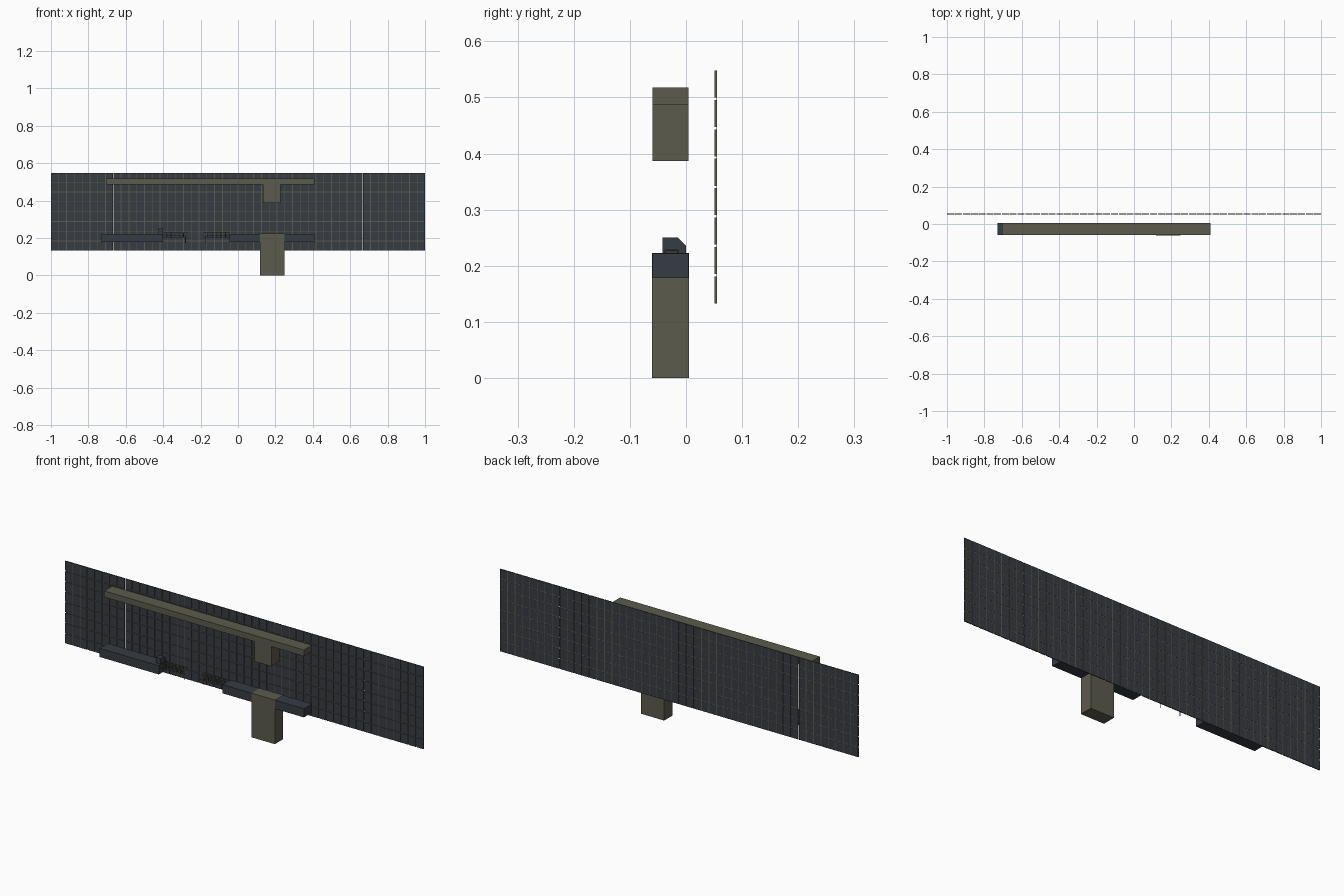
import bpy, bmesh, math
from mathutils import Vector, Matrix

cube = bpy.data.objects.get("Cube")
if cube:
    bpy.data.objects.remove(cube, do_unlink=True)


def material(name, rgb):
    m = bpy.data.materials.new(name)
    m.use_nodes = True
    m.diffuse_color = (*rgb, 1)
    m.node_tree.nodes["Principled BSDF"].inputs["Base Color"].default_value = (*rgb, 1)
    return m


olive = material("olive concrete", (0.108, 0.104, 0.074))
slate = material("slate blue", (0.037, 0.045, 0.057))


def add_box(bm, lo, hi):
    lo, hi = Vector(lo), Vector(hi)
    scale = Matrix.Diagonal((*(hi - lo), 1))
    return bmesh.ops.create_cube(bm, size=1, matrix=Matrix.Translation((lo + hi) / 2) @ scale)


def finish(name, bm, mats):
    mesh = bpy.data.meshes.new(name)
    bm.to_mesh(mesh)
    bm.free()
    for m in mats:
        mesh.materials.append(m)
    ob = bpy.data.objects.new(name, mesh)
    bpy.context.collection.objects.link(ob)
    return ob


def box(name, mat, x, y, z):
    bm = bmesh.new()
    add_box(bm, (x[0], y[0], z[0]), (x[1], y[1], z[1]))
    return finish(name, bm, [mat])


def rods(name, mat, paths, radius):
    curve = bpy.data.curves.new(name, "CURVE")
    curve.dimensions = "3D"
    curve.bevel_depth = radius
    curve.bevel_resolution = 0
    curve.use_fill_caps = True
    for points, closed in paths:
        s = curve.splines.new("POLY")
        s.points.add(len(points) - 1)
        for p, co in zip(s.points, points):
            p.co = (*co, 1)
        s.use_cyclic_u = closed
    curve.materials.append(mat)
    ob = bpy.data.objects.new(name, curve)
    bpy.context.collection.objects.link(ob)
    return ob


# Tiled back wall: slate faces with olive rims
COLS, ROWS = 48, 8
WALL_Z = (0.131, 0.55)
FRONT, BACK = 0.0505, 0.055
GAP = 0.002
pitch_x = 2 / COLS
pitch_z = (WALL_Z[1] - WALL_Z[0]) / ROWS
bm = bmesh.new()
for c in range(COLS):
    for r in range(ROWS):
        x0, z0 = -1 + c * pitch_x, WALL_Z[0] + r * pitch_z
        left = 0 if c == 0 else GAP
        right = 0 if c == COLS - 1 else GAP
        add_box(bm, (x0 + left, FRONT, z0 + GAP),
                (x0 + pitch_x - right, BACK, z0 + pitch_z - GAP))
bm.normal_update()
for f in bm.faces:
    f.material_index = 0 if abs(f.normal.y) > 0.9 else 1
finish("wall_tiles", bm, [slate, olive])

# Thin grout sheets behind the joints, open at the two panel seams
seam = 2 / 3
for i, (x0, x1) in enumerate(((-1, -seam), (-seam, seam), (seam, 1))):
    box(f"wall_grout_{i + 1}", olive, (x0 + 0.001, x1 - 0.001),
        (BACK - 0.0012, BACK - 0.0008), (WALL_Z[0] + GAP, WALL_Z[1] - GAP))

# Beams, stub and column
DEPTH = (-0.06, 0.0045)
DECK = (0.178, 0.222)
box("upper_beam", olive, (-0.705, 0.41), DEPTH, (0.487, 0.518))
box("upper_stub", olive, (0.135, 0.228), DEPTH, (0.387, 0.487))
box("column", olive, (0.118, 0.248), (DEPTH[0] - 0.001, DEPTH[1] + 0.001), (0, 0.2225))
box("lower_beam_right", slate, (-0.73, -0.4), DEPTH, DECK)
box("lower_beam_left", slate, (-0.045, 0.41), DEPTH, DECK)

# Small chamfered housing on the end of the lower beam
bm = bmesh.new()
outline = [(-0.042, 0.222), (-0.042, 0.25), (-0.014, 0.25), (0, 0.236), (0, 0.222)]
face = bm.faces.new([bm.verts.new((-0.428, y, z)) for y, z in outline])
ext = bmesh.ops.extrude_face_region(bm, geom=[face])
bmesh.ops.translate(bm, vec=(0.026, 0, 0),
                    verts=[v for v in ext["geom"] if isinstance(v, bmesh.types.BMVert)])
bmesh.ops.recalc_face_normals(bm, faces=bm.faces)
finish("beam_end_housing", bm, [slate])


# Exposed bars with ties and a hanging end, one cage on each side of the break
def cage(name, start, end):
    ys, zs = (-0.038, -0.014), (0.204, 0.228)
    step = (end - start) / 6
    paths = []
    for i, (y, z) in enumerate((y, z) for y in ys for z in zs):
        tip = end - step * 0.5 * (i % 3)
        paths.append(([(start, y, z), (tip, y, z)], False))
    for k in range(1, 6):
        x = start + step * k
        ring = [(x, ys[0], zs[0]), (x, ys[1], zs[0]), (x, ys[1], zs[1]), (x, ys[0], zs[1])]
        paths.append((ring, True))
    x = end - step * 0.5
    paths.append(([(start, -0.026, 0.212), (x, -0.026, 0.212), (x, -0.026, 0.172)], False))
    rods(name, olive, paths, 0.002)


cage("broken_bars_right", -0.402, -0.27)
cage("broken_bars_left", -0.043, -0.185)
